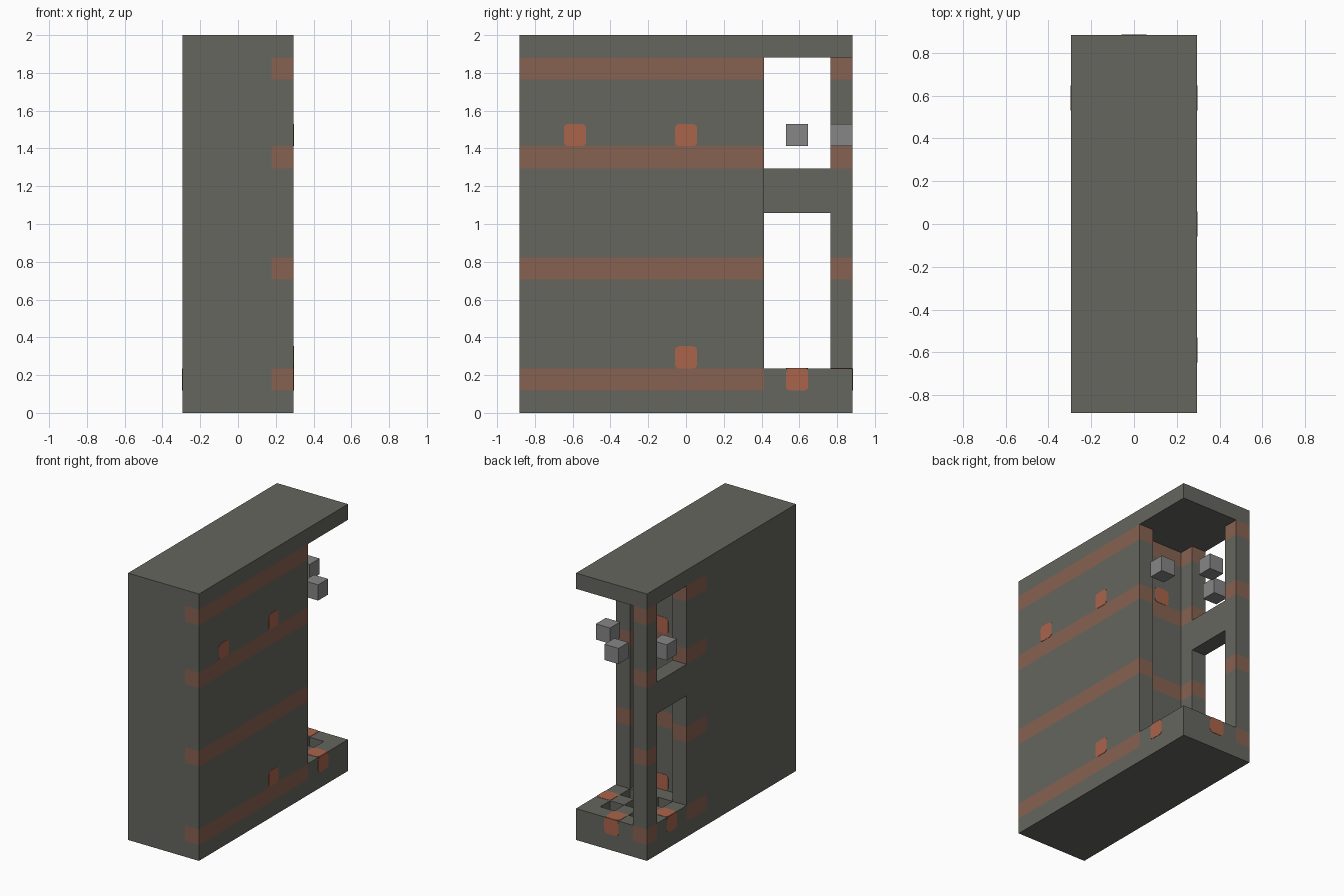
import bpy, bmesh
from mathutils import Vector, Matrix

old = bpy.data.objects.get("Cube")
if old:
    bpy.data.objects.remove(old, do_unlink=True)

U = 2 / 17                      # one grid cell; the model is 5 x 15 x 17 cells
TO_WORLD = Matrix.Scale(U, 4) @ Matrix.Translation((-2.5, -7.5, 0))
BANDS = (1, 6, 11, 15)          # cell layers carrying a rust band


def material(name, rgb):
    m = bpy.data.materials.new(name)
    m.use_nodes = True
    m.diffuse_color = (*rgb, 1)
    m.node_tree.nodes["Principled BSDF"].inputs["Base Color"].default_value = (*rgb, 1)
    return m


STONE = material("grey_stone", (0.130, 0.133, 0.114))
BAND = material("rust_band", (0.242, 0.122, 0.084))
SPOT = material("orange_spot", (0.402, 0.127, 0.071))
METAL = material("light_grey", (0.24, 0.24, 0.24))


def finish(name, bm, mats):
    bm.transform(TO_WORLD)
    bmesh.ops.recalc_face_normals(bm, faces=bm.faces)
    mesh = bpy.data.meshes.new(name)
    bm.to_mesh(mesh)
    bm.free()
    for m in mats:
        mesh.materials.append(m)
    ob = bpy.data.objects.new(name, mesh)
    bpy.context.collection.objects.link(ob)
    return ob


def prism(outline, z0, z1):
    """Upright solid over an outline given in cells."""
    bm = bmesh.new()
    base = bm.faces.new([bm.verts.new((x, y, z0)) for x, y in outline])
    top = bmesh.ops.extrude_face_region(bm, geom=[base], use_keep_orig=True)["geom"]
    verts = [v for v in top if isinstance(v, bmesh.types.BMVert)]
    bmesh.ops.translate(bm, verts=verts, vec=(0, 0, z1 - z0))
    bmesh.ops.recalc_face_normals(bm, faces=bm.faces)
    return bm


def rect(x0, x1, y0, y1):
    return [(x0, y0), (x1, y0), (x1, y1), (x0, y1)]


def cut(bm, axis, places):
    for p in places:
        co, no = Vector(), Vector()
        co[axis], no[axis] = p, 1
        bmesh.ops.bisect_plane(bm, geom=bm.verts[:] + bm.edges[:] + bm.faces[:],
                               plane_co=co, plane_no=no)


def banded(c, n):
    """Whether a face at c, facing n, belongs to a rust band."""
    if abs(n.z) > 0.5 or int(c.z) not in BANDS:
        return False
    if n.x > 0.5:
        return c.y < 11 or c.x < 2
    if n.x < -0.5:
        return 9 < c.y < 11 or c.y > 14
    if n.y > 0.5:
        return c.y < 11.5 or c.x < 1
    return c.x > 4 or c.y > 1


def paint_bands(bm):
    cut(bm, 2, [z for b in BANDS for z in (b, b + 1)])
    bm.normal_update()
    for f in bm.faces:
        f.material_index = int(banded(f.calc_center_median(), f.normal))


# Plinth with sunken pits in the open corner
bm = prism(rect(0, 5, 0, 15), 0, 2)
cut(bm, 0, (1, 2, 3, 4))
cut(bm, 1, (9, 11, 12, 13, 14))
paint_bands(bm)
PITS = {(2, 12), (1, 11), (3, 11), (1, 13), (3, 13)}
pits = []
for f in bm.faces:
    c = f.calc_center_median()
    if f.normal.z > 0.5 and (int(c.x), int(c.y)) in PITS:
        pits.append(f)
for f in bmesh.ops.extrude_discrete_faces(bm, faces=pits)["faces"]:
    bmesh.ops.translate(bm, verts=f.verts, vec=(0, 0, -1))
finish("plinth", bm, [STONE, BAND])

# Main body, with a shallow recess in its back
bm = prism([(0, 0), (5, 0), (5, 11), (4, 11), (4, 10), (1, 10), (1, 11), (0, 11)], 2, 16)
cut(bm, 0, (4,))
cut(bm, 1, (9,))
paint_bands(bm)
finish("main_body", bm, [STONE, BAND])

# Corner pillar, cross beam and roof slab
bm = prism(rect(0, 1, 14, 15), 2, 16)
paint_bands(bm)
finish("corner_pillar", bm, [STONE, BAND])
finish("cross_beam", prism(rect(0, 1, 11, 14), 9, 11), [STONE])
finish("roof_slab", prism(rect(0, 5, 0, 15), 16, 17), [STONE])

# Floating cubes above the plinth
for name, x, y in (("right", 0, 12), ("back", 2, 14), ("left", 4, 12)):
    finish("floating_cube_" + name, prism(rect(x, x + 1, y, y + 1), 12, 13), [METAL])


# Thin round-cornered spots
def spot(name, centre, axis):
    bm = bmesh.new()
    bmesh.ops.create_cube(bm, size=1)
    size = Vector((1, 1, 1))
    size[axis] = 0.04
    edges = [e for e in bm.edges
             if abs((e.verts[0].co - e.verts[1].co)[axis]) > 0.5]
    bmesh.ops.bevel(bm, geom=edges, offset=0.18, segments=2, profile=0.5, affect='EDGES')
    bmesh.ops.scale(bm, verts=bm.verts, vec=size)
    bmesh.ops.translate(bm, verts=bm.verts, vec=centre)
    finish(name, bm, [SPOT])


for i, (y, z) in enumerate(((2, 12), (7, 12), (7, 2), (12, 1))):
    spot(f"side_spot_{i + 1}", (5, y + 0.5, z + 0.5), 0)
spot("far_side_spot", (0, 12.5, 1.5), 0)
spot("back_spot", (2.5, 15, 1.5), 1)
for i, z in enumerate((2, 12)):
    spot(f"recess_spot_{i + 1}", (2.5, 10, z + 0.5), 1)
for i, (x, y) in enumerate(((0, 12), (2, 14), (4, 12))):
    spot(f"plinth_top_spot_{i + 1}", (x + 0.5, y + 0.5, 2), 2)
